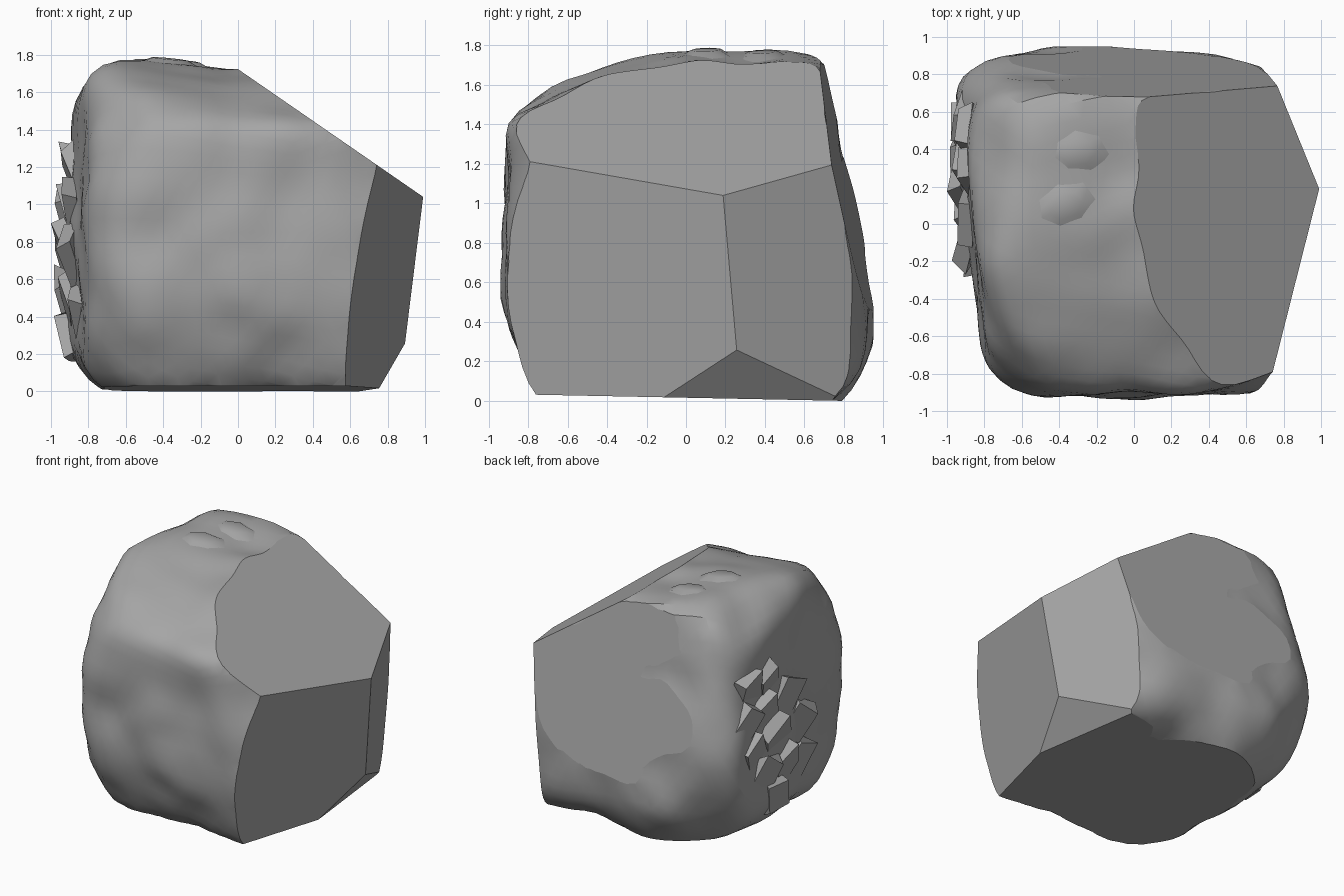
import bpy, bmesh, math, random
from mathutils import Vector, Matrix, noise

if "Cube" in bpy.data.objects:
    bpy.data.objects.remove(bpy.data.objects["Cube"])

random.seed(4)
C = Vector((0, 0, 0.85))

# soft outline of the boulder: (normal, offset) planes blended together
SOFT = [
    ((-1, -0.08, 0.03), 0.90), ((1, 0, 0), 1.3),                # left, right
    ((-0.03, -1, 0.03), 0.955), ((0.1, 1, 0), 0.97),            # front, back
    ((0.10, -0.28, 1), 1.735), ((0.12, 0.06, 1), 1.75),         # crown
    ((0.0, 1, 0.21), 1.07), ((0, 0, -1), 0.03),                 # back slope, base
    ((0, -1, -0.45), 0.74), ((0, 1, -0.8), 0.755),              # lower chamfers
    ((-1, 0, -1), 0.74), ((-1, 0.1, 1), 2.46), ((0, -1, 1.2), 2.65),
    ((0.5, -1, 0.15), 1.36), ((-1, -1, 0), 1.55), ((-1, 1, 0.15), 1.73),
    ((-1, 1, -0.9), 1.22), ((-1, -1, 1.2), 3.13), ((-1, -1, -1), 1.27),
    ((0.5, 1, 0), 1.19), ((0.5, 1, 0.8), 2.13),
]
# flat fracture cuts
CUTS = [
    ((0.69, 0, 1), 1.723), ((1.139, -0.318, -0.169), 0.892),
    ((0.43, 0.185, -0.037), 0.422), ((0, -0.02, -1), -0.0145),
    ((0.06, 1, 0.21), 1.035), ((0.86, 0.1, -0.65), 0.627),
]
P = 24
planes = []
for n, d in SOFT:
    n = Vector(n)
    planes.append((n.normalized(), (d - n.dot(C)) / n.length))

grey = bpy.data.materials.new("stone")
grey.diffuse_color = (0.38, 0.38, 0.38, 1)
grey.use_nodes = True
grey.node_tree.nodes["Principled BSDF"].inputs["Base Color"].default_value = grey.diffuse_color


def surface(direction):
    s = sum(max(0.0, n.dot(direction) / h) ** P for n, h in planes)
    r = s ** (-1 / P)
    p = direction * r
    r += 0.06 * noise.noise(p * 1.9 + Vector((3, 1, 7)))
    r += 0.025 * noise.noise(p * 3.8)
    q = C + direction * r
    q.y = min(max(q.y, -0.94), 0.95)
    return q


def add_object(name, bm, angle):
    bmesh.ops.recalc_face_normals(bm, faces=bm.faces[:])
    mesh = bpy.data.meshes.new(name)
    bm.to_mesh(mesh)
    bm.free()
    mesh.materials.append(grey)
    obj = bpy.data.objects.new(name, mesh)
    bpy.context.collection.objects.link(obj)
    bpy.ops.object.select_all(action='DESELECT')
    obj.select_set(True)
    bpy.context.view_layer.objects.active = obj
    bpy.ops.object.shade_smooth_by_angle(angle=math.radians(angle))
    # large fracture faces stay perfectly flat
    for poly in mesh.polygons:
        if poly.area > 0.05:
            poly.use_smooth = False
    return obj


# boulder body
bm = bmesh.new()
bmesh.ops.create_icosphere(bm, subdivisions=5, radius=1)
for v in bm.verts:
    v.co = surface(v.co.normalized())
for n, d in CUTS:
    n = Vector(n)
    geom = bm.verts[:] + bm.edges[:] + bm.faces[:]
    bmesh.ops.bisect_plane(bm, geom=geom, plane_co=n * d / n.length_squared,
                           plane_no=n, clear_outer=True)
    rim = [e for e in bm.edges if e.is_boundary]
    if rim:
        bmesh.ops.holes_fill(bm, edges=rim, sides=0)
add_object("boulder", bm, 30)

# splintered flakes on the left side: y, z, size
FLAKES = [
    (0.52, 1.20, 0.16), (0.28, 1.18, 0.17), (0.58, 0.98, 0.16),
    (0.36, 0.94, 0.20), (0.06, 0.98, 0.18), (0.20, 0.74, 0.22),
    (0.50, 0.72, 0.18), (-0.10, 0.72, 0.17), (0.38, 0.48, 0.20),
    (0.08, 0.48, 0.18), (-0.15, 0.42, 0.14), (0.22, 0.30, 0.17),
]
bm = bmesh.new()
for y, z, s in FLAKES:
    base = surface((Vector((-0.92, y, z)) - C).normalized())
    turn = (Matrix.Rotation(math.radians(random.uniform(-40, 40)), 4, 'X')
            @ Matrix.Rotation(math.radians(random.uniform(-20, -10)), 4, 'Y')
            @ Matrix.Rotation(math.radians(random.uniform(-14, 4)), 4, 'Z'))
    m = (Matrix.Translation(base + Vector((0.015, 0, 0))) @ turn
         @ Matrix.Diagonal((0.08, s * 1.2, s * 1.5, 1)))
    made = bmesh.ops.create_cube(bm, size=1, matrix=m)
    for v in made['verts']:
        v.co.x = max(v.co.x, -1.0)
        v.co.y += random.uniform(-0.03, 0.03)
        v.co.z += random.uniform(-0.03, 0.03)
add_object("side_flakes", bm, 20)

# low raised slabs along the crown
bm = bmesh.new()
for x, y, sx, sy, rot in [(-0.36, 0.10, 0.4, 0.3, 20), (-0.3, 0.38, 0.4, 0.3, 5)]:
    base = surface((Vector((x, y, 1.73)) - C).normalized())
    m = (Matrix.Translation(base - Vector((0, 0, 0.02)))
         @ Matrix.Rotation(math.radians(6), 4, 'Y')
         @ Matrix.Rotation(math.radians(3), 4, 'X')
         @ Matrix.Rotation(math.radians(rot), 4, 'Z')
         @ Matrix.Diagonal((sx, sy, 0.08, 1)))
    bmesh.ops.create_cone(bm, cap_ends=True, segments=7, radius1=0.7,
                          radius2=0.25, depth=1, matrix=m)
add_object("crown_slabs", bm, 35)
